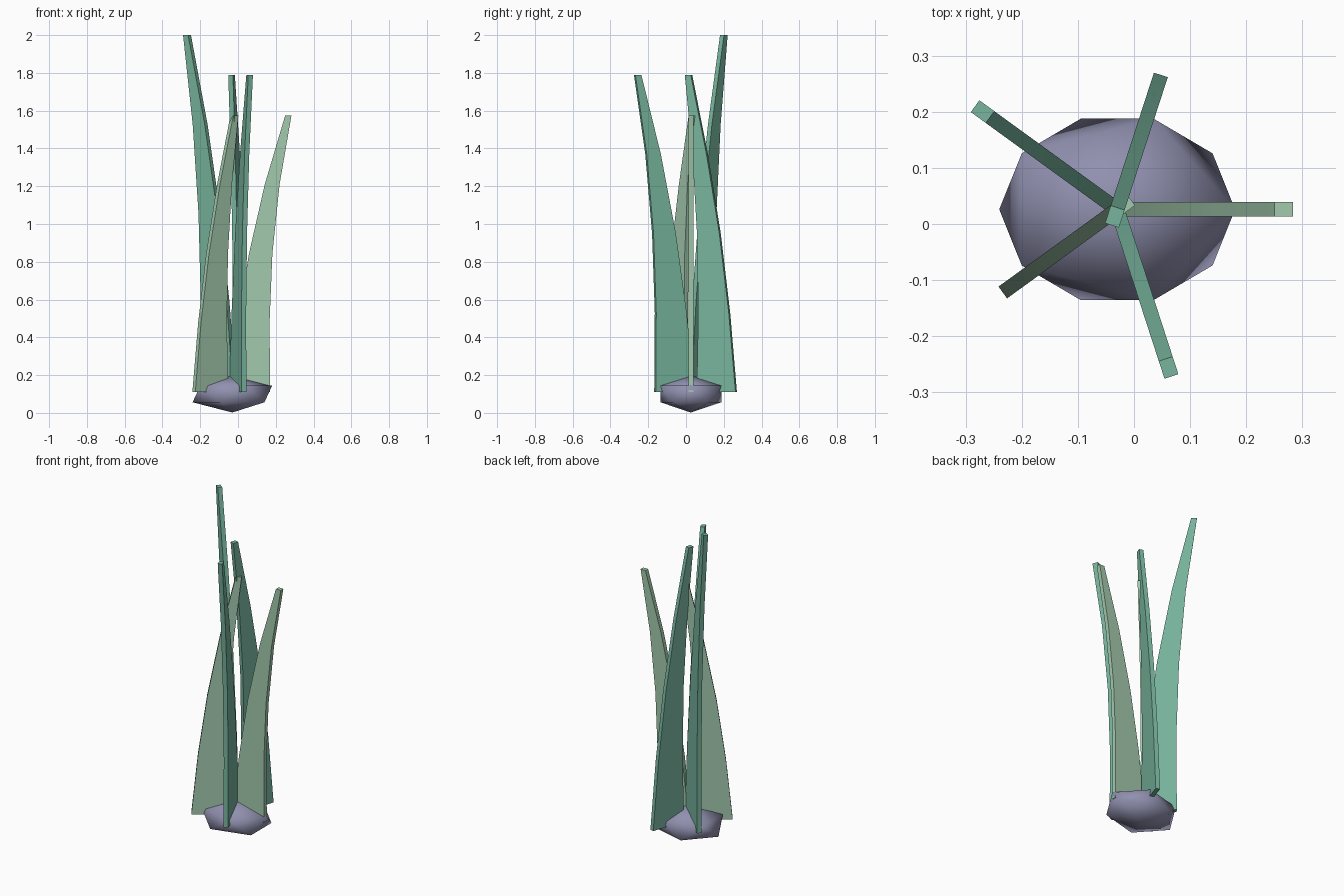
import bpy
import bmesh
import math
from mathutils import Matrix, Vector

cube = bpy.data.objects.get("Cube")
if cube:
    bpy.data.objects.remove(cube, do_unlink=True)

CENTRE = Vector((-0.03, 0.026, 0.0))
BASE_Z = 0.11
THICKNESS = 0.026
BASE_WIDTH, TIP_WIDTH = 0.215, 0.033


def make_material(name, colour):
    mat = bpy.data.materials.new(name)
    mat.use_nodes = True
    mat.diffuse_color = (*colour, 1)
    mat.node_tree.nodes["Principled BSDF"].inputs["Base Color"].default_value = (*colour, 1)
    return mat


teal = make_material("teal_green", (0.188, 0.462, 0.342))
pale = make_material("pale_green", (0.367, 0.587, 0.42))
grey = make_material("lavender_grey", (0.28, 0.28, 0.43))


def finish(bm, name, mat, angle):
    bmesh.ops.recalc_face_normals(bm, faces=bm.faces)
    mesh = bpy.data.meshes.new(name)
    bm.to_mesh(mesh)
    bm.free()
    mesh.materials.append(mat)
    obj = bpy.data.objects.new(name, mesh)
    bpy.context.collection.objects.link(obj)
    bpy.ops.object.select_all(action="DESELECT")
    bpy.context.view_layer.objects.active = obj
    obj.select_set(True)
    bpy.ops.object.shade_smooth_by_angle(angle=math.radians(angle))
    return obj


# Faceted bulb at the foot of the plant
bm = bmesh.new()
bmesh.ops.create_icosphere(bm, subdivisions=1, radius=1)
bmesh.ops.scale(bm, vec=(0.235, 0.19, 0.098), verts=bm.verts)
bmesh.ops.translate(bm, vec=CENTRE + Vector((0, 0, 0.1)), verts=bm.verts)
finish(bm, "bulb", grey, 80)

# Edge distance from the centre at even steps up a blade
OUTWARD = (0.2, 0.197, 0.212, 0.25, 0.313)   # outer edge, tip leans out
INWARD = (0.037, 0.045, 0.038, 0.012, -0.03)  # inner edge, tip leans in


def make_leaf(name, angle, top, edge, side, mat):
    """Tapered, curved blade; side is the direction from edge to far edge."""
    bm = bmesh.new()
    rings = []
    steps = len(edge) - 1
    for i, r in enumerate(edge):
        t = i / steps
        z = BASE_Z + (top - BASE_Z) * t
        far = r + side * (BASE_WIDTH + (TIP_WIDTH - BASE_WIDTH) * t)
        h = THICKNESS / 2
        rings.append([bm.verts.new((x, y, z))
                      for x, y in ((r, -h), (far, -h), (far, h), (r, h))])
    for low, high in zip(rings, rings[1:]):
        for k in range(4):
            n = (k + 1) % 4
            bm.faces.new((low[k], low[n], high[n], high[k]))
    bm.faces.new(rings[0])
    bm.faces.new(rings[-1])
    turn = Matrix.Translation(CENTRE) @ Matrix.Rotation(math.radians(angle), 4, "Z")
    bmesh.ops.transform(bm, matrix=turn, verts=bm.verts)
    finish(bm, name, mat, 30)


# Five blades fanned around the bulb
make_leaf("left_leaf", 0, 1.575, OUTWARD, -1, pale)
make_leaf("back_left_leaf", 72, 1.79, INWARD, 1, teal)
make_leaf("back_right_leaf", 144, 2.0, OUTWARD, -1, teal)
make_leaf("front_right_leaf", 216, 1.575, INWARD, 1, pale)
make_leaf("front_left_leaf", 288, 1.79, OUTWARD, -1, teal)
